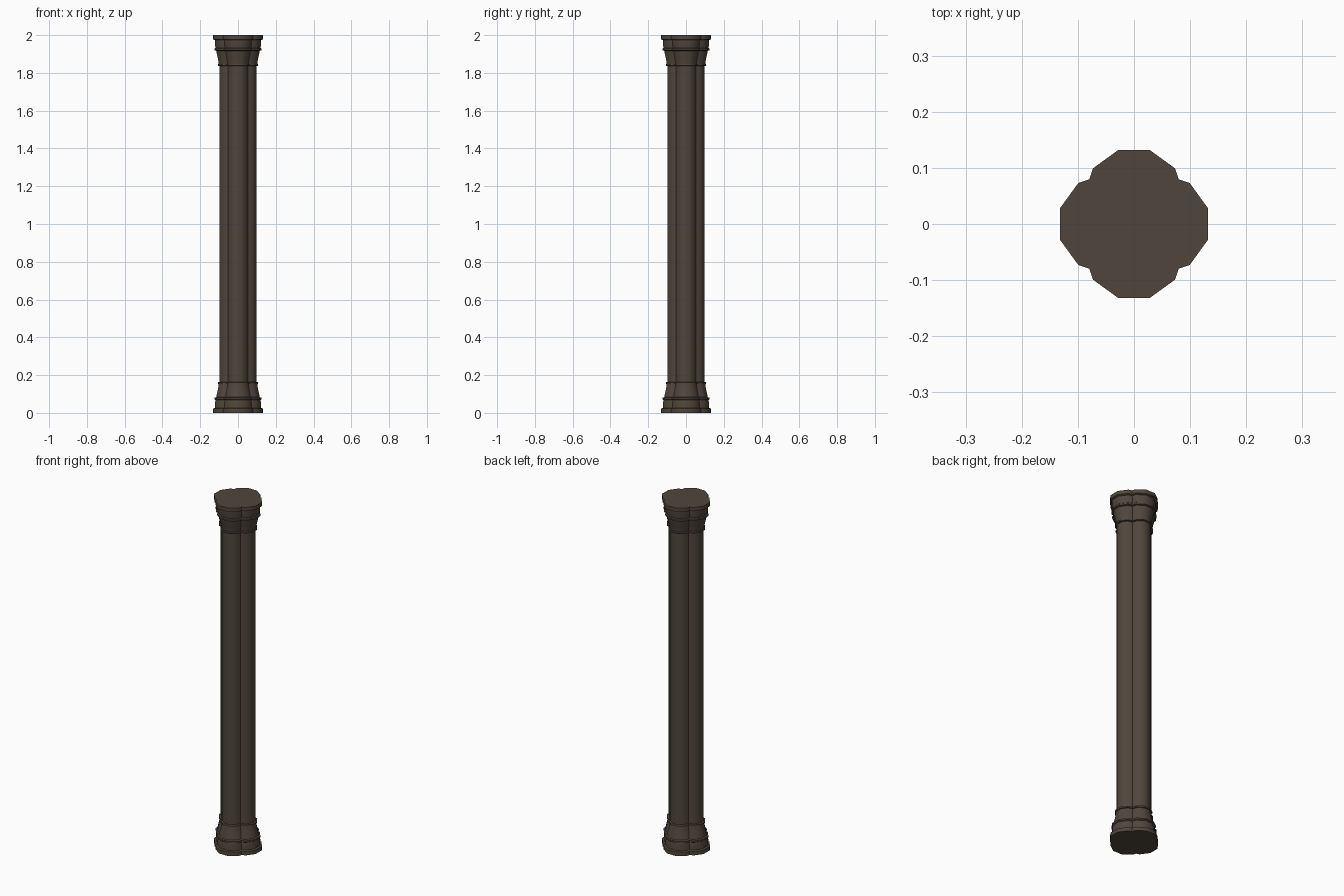
import bpy, bmesh, math

if "Cube" in bpy.data.objects:
    bpy.data.objects.remove(bpy.data.objects["Cube"])

stone = bpy.data.materials.new("dark_brown_stone")
stone.diffuse_color = (0.08, 0.062, 0.045, 1)
stone.use_nodes = True
stone.node_tree.nodes["Principled BSDF"].inputs["Base Color"].default_value = stone.diffuse_color

C = 0.046                 # offset of each lobe from the axis
STEP = math.pi / 5        # lobes are decagons


def section(extent):
    """Outline of four overlapping decagon lobes reaching out to extent."""
    r = (extent - C) / math.cos(STEP / 2)
    # quarter outline of the +x lobe, from its lower notch to just before the upper one
    a = [(C + r * math.cos(t), r * math.sin(t))
         for t in (STEP / 2, 1.5 * STEP, 2.5 * STEP)]
    (x1, y1), (x2, y2) = a[1], a[2]
    t = (x1 - y1) / ((x1 - y1) - (x2 - y2))
    n = x1 + t * (x2 - x1)    # notch on the diagonal
    lobe = [(n, -n), (x1, -y1), (a[0][0], -a[0][1]), a[0], (x1, y1)]
    pts = []
    for q in range(4):
        c, s = [(1, 0), (0, 1), (-1, 0), (0, -1)][q]
        pts += [(x * c - y * s, x * s + y * c) for x, y in lobe]
    return pts


def loft(name, profile):
    bm = bmesh.new()
    rings = [[bm.verts.new((x, y, z)) for x, y in section(e)] for z, e in profile]
    for lo, hi in zip(rings, rings[1:]):
        for i in range(len(lo)):
            j = (i + 1) % len(lo)
            bm.faces.new((lo[i], lo[j], hi[j], hi[i]))
    bm.faces.new(rings[0][::-1])
    bm.faces.new(rings[-1])
    bmesh.ops.recalc_face_normals(bm, faces=bm.faces[:])
    me = bpy.data.meshes.new(name)
    bm.to_mesh(me)
    bm.free()
    me.materials.append(stone)
    ob = bpy.data.objects.new(name, me)
    bpy.context.collection.objects.link(ob)
    bpy.ops.object.select_all(action='DESELECT')
    ob.select_set(True)
    bpy.context.view_layer.objects.active = ob
    bpy.ops.object.shade_smooth_by_angle(angle=math.radians(40))


# moulded foot: plinth, torus band, flared neck and collar
foot = [(0, 0.132), (0.022, 0.132), (0.026, 0.123), (0.05, 0.122),
        (0.068, 0.119), (0.072, 0.124), (0.08, 0.124), (0.083, 0.115),
        (0.1, 0.112), (0.125, 0.106), (0.152, 0.102), (0.154, 0.107),
        (0.162, 0.107), (0.164, 0.098)]
loft("base", foot)
loft("capital", [(2 - z, e) for z, e in reversed(foot)])
loft("shaft", [(0.16, 0.098), (1.84, 0.098)])
